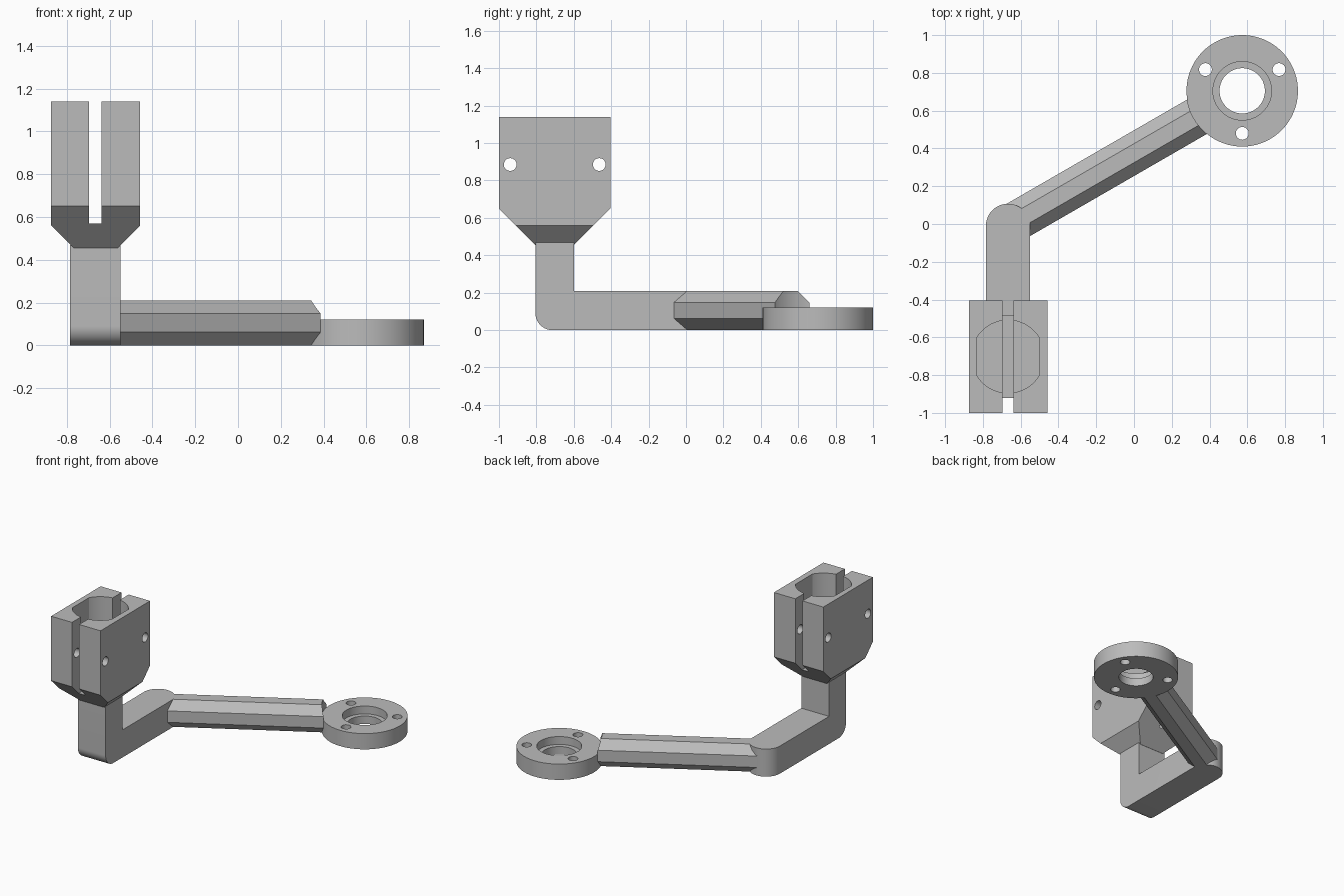
import bpy
import bmesh
from math import radians, cos, sin, acos, degrees
from mathutils import Matrix

cube = bpy.data.objects.get("Cube")
if cube:
    bpy.data.objects.remove(cube, do_unlink=True)

grey = bpy.data.materials.new("plain grey")
grey.use_nodes = True
COLOUR = (0.5, 0.5, 0.5, 1)
grey.diffuse_color = COLOUR
grey.node_tree.nodes["Principled BSDF"].inputs["Base Color"].default_value = COLOUR


def arc(cx, cy, r, start=0, end=360, steps=72):
    """Points along an arc; a full turn leaves out the repeated last point."""
    count = steps if end - start == 360 else steps + 1
    angles = [radians(start + (end - start) * i / steps) for i in range(count)]
    return [(cx + r * cos(a), cy + r * sin(a)) for a in angles]


def prism(name, outline, axis, low, high, matrix=None):
    """Extrude a flat outline along one axis."""
    place = {"x": lambda a, b, t: (t, a, b),
             "y": lambda a, b, t: (a, t, b),
             "z": lambda a, b, t: (a, b, t)}[axis]
    bm = bmesh.new()
    rings = [[bm.verts.new(place(a, b, t)) for a, b in outline] for t in (low, high)]
    bm.faces.new(rings[0])
    bm.faces.new(rings[1])
    n = len(outline)
    for i in range(n):
        j = (i + 1) % n
        bm.faces.new((rings[0][i], rings[0][j], rings[1][j], rings[1][i]))
    bmesh.ops.recalc_face_normals(bm, faces=bm.faces)
    if matrix:
        bm.transform(matrix)
    mesh = bpy.data.meshes.new(name)
    bm.to_mesh(mesh)
    bm.free()
    mesh.materials.append(grey)
    obj = bpy.data.objects.new(name, mesh)
    bpy.context.collection.objects.link(obj)
    return obj


def combine(obj, other, operation="DIFFERENCE", keep=False):
    """Apply a boolean and drop the helper shape."""
    mod = obj.modifiers.new("cut", "BOOLEAN")
    mod.operation = operation
    mod.solver = "EXACT"
    mod.object = other
    bpy.context.view_layer.objects.active = obj
    bpy.ops.object.modifier_apply(modifier=mod.name)
    if not keep:
        bpy.data.objects.remove(other, do_unlink=True)


PX, PY = -0.667, -0.01      # elbow pivot
RX, RY, RR = 0.573, 0.705, 0.295    # flange ring
HALF = 0.117                # half width of bracket
BAR = 0.21                  # bar thickness
CY = -0.702                 # clamp centre in y

# Bracket: L-shaped side profile trimmed by a plan with a rounded end
side = arc(-0.715, 0.09, 0.09, 180, 270, 16)
side += [(0.3, 0), (0.3, BAR), (-0.6, BAR), (-0.6, 0.47), (-0.805, 0.47)]
bracket = prism("bracket", side, "x", -1, -0.3)
plan = arc(PX, PY, HALF, 0, 180, 40) + [(PX - HALF, -1.2), (PX + HALF, -1.2)]
combine(bracket, prism("plan", plan, "z", -0.2, 1), "INTERSECT")

# Arm: octagonal bar trimmed to the elbow and the flange
octagon = arc(0, BAR / 2, BAR / 2 / cos(radians(22.5)), 22.5, 382.5, 8)
turn = Matrix.Translation((PX, PY, 0)) @ Matrix.Rotation(radians(30), 4, "Z")
arm = prism("arm", octagon, "x", 0, 1.35, turn)
combine(arm, bracket, keep=True)
combine(arm, prism("trim", arc(RX, RY, RR, steps=96), "z", -0.2, 0.5))

# Flange ring: stepped bore and three bolt holes
flange = prism("flange_ring", arc(RX, RY, RR, steps=96), "z", 0, 0.12)
combine(flange, prism("bore", arc(RX, RY, 0.12), "z", -0.2, 0.3))
combine(flange, prism("step", arc(RX, RY, 0.155), "z", 0.06, 0.3))
for angle in (30, 150, 270):
    hx = RX + 0.225 * cos(radians(angle))
    hy = RY + 0.225 * sin(radians(angle))
    combine(flange, prism("hole", arc(hx, hy, 0.034, steps=32), "z", -0.2, 0.3))


def block_outline(centre, half, slope):
    """Upright block with 45 degree chamfers at the bottom."""
    low, top = 0.455, 1.14
    return [(centre - half + slope, low), (centre + half - slope, low),
            (centre + half, low + slope), (centre + half, top),
            (centre - half, top), (centre - half, low + slope)]


# Clamp head: chamfered block with pocket, slot and cross holes
clamp = prism("clamp_head", block_outline(PX + 0.002, 0.208, 0.105), "y", -1, CY + 0.298)
combine(clamp, prism("side", block_outline(CY, 0.298, 0.195), "x", -1.2, 0), "INTERSECT")
flat = degrees(acos(0.165 / 0.193))
pocket = arc(PX, CY, 0.193, flat, 180 - flat, 32)
pocket += arc(PX, CY, 0.193, 180 + flat, 360 - flat, 32)
combine(clamp, prism("pocket", pocket, "z", 0.65, 1.4))
slot = [(PX - 0.03, 0.57), (PX + 0.03, 0.57), (PX + 0.03, 1.4), (PX - 0.03, 1.4)]
combine(clamp, prism("slot", slot, "y", -1.3, 0))
for offset in (-0.238, 0.238):
    combine(clamp, prism("hole", arc(CY + offset, 0.885, 0.034, steps=32), "x", -1.2, 0))

# Smooth the round walls, keep edges sharp
bpy.ops.object.select_all(action="DESELECT")
for obj in (bracket, arm, flange, clamp):
    obj.select_set(True)
bpy.context.view_layer.objects.active = clamp
bpy.ops.object.shade_smooth_by_angle(angle=radians(30))
